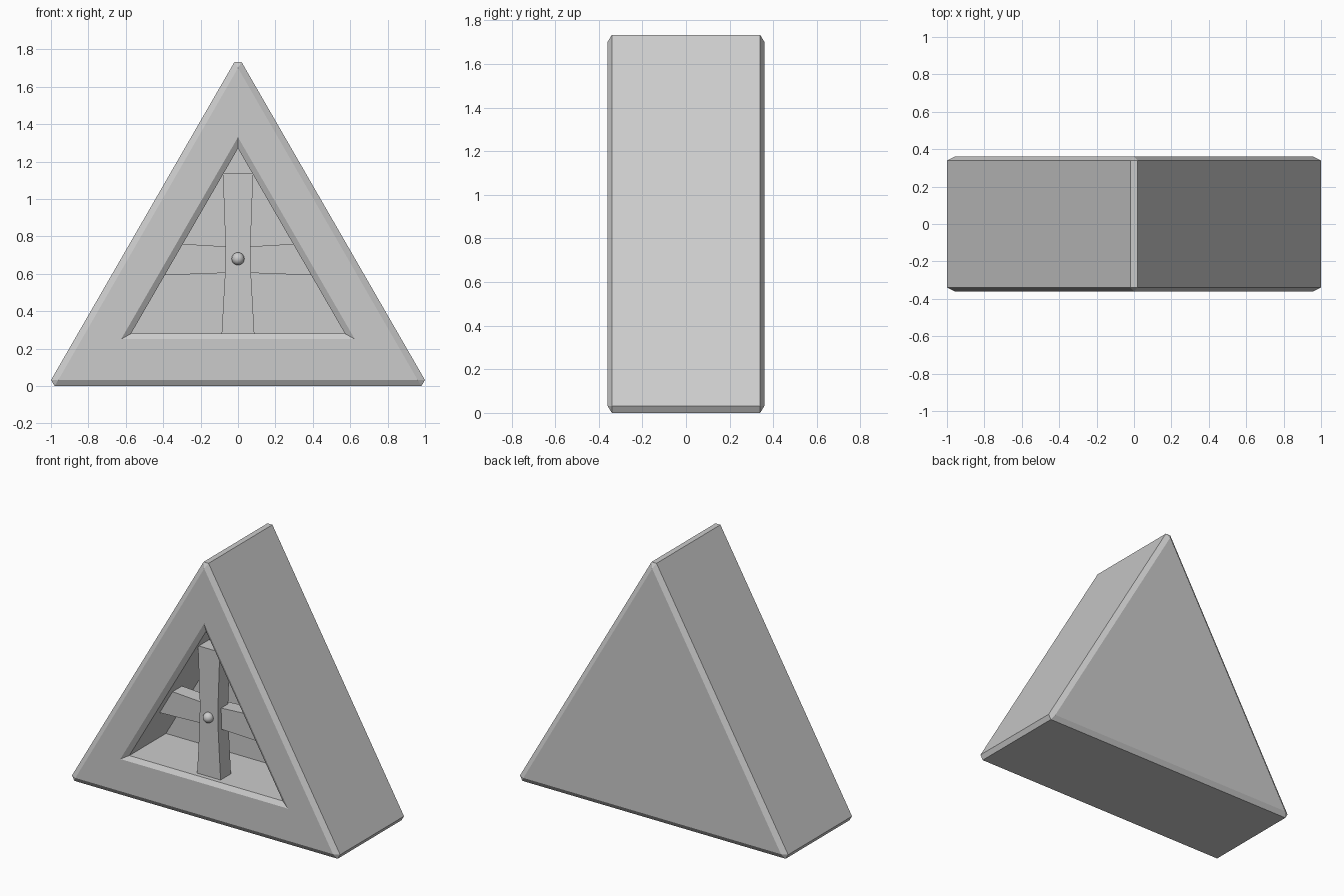
import bpy, bmesh
from mathutils import Vector

if "Cube" in bpy.data.objects:
    bpy.data.objects.remove(bpy.data.objects["Cube"])


def loft(name, rings):
    """Skin a stack of equal-length point rings and cap both ends."""
    bm = bmesh.new()
    rows = [[bm.verts.new(p) for p in ring] for ring in rings]
    n = len(rows[0])
    for a, b in zip(rows, rows[1:]):
        for i in range(n):
            j = (i + 1) % n
            bm.faces.new((a[i], a[j], b[j], b[i]))
    bm.faces.new(rows[0])
    bm.faces.new(rows[-1])
    bmesh.ops.remove_doubles(bm, verts=bm.verts, dist=0.0005)
    bmesh.ops.recalc_face_normals(bm, faces=bm.faces)
    mesh = bpy.data.meshes.new(name)
    bm.to_mesh(mesh)
    bm.free()
    obj = bpy.data.objects.new(name, mesh)
    bpy.context.collection.objects.link(obj)
    return obj


def tri(y, half, base, apex, cut=0.0):
    """Triangle ring with each corner split in two, 'cut' along the edges."""
    pts = [Vector((-half, y, base)), Vector((half, y, base)), Vector((0, y, apex))]
    ring = []
    for i, p in enumerate(pts):
        for q in (pts[i - 1], pts[(i + 1) % 3]):
            ring.append(p + (q - p).normalized() * cut)
    return ring


# Chamfered wedge with a lipped triangular recess in its front
loft("wedge_body", [
    tri(0.36, 0.96, 0.033, 1.70),
    tri(0.34, 1.018, 0, 1.765, 0.037),
    tri(-0.34, 1.018, 0, 1.765, 0.037),
    tri(-0.36, 0.96, 0.033, 1.70),
    tri(-0.36, 0.625, 0.25, 1.33),
    tri(-0.34, 0.572, 0.28, 1.27),
    tri(0.05, 0.572, 0.28, 1.27),
])

# Waisted upright post
loft("upright_post", [
    [(-w, -0.31, z), (w, -0.31, z), (w, -0.20, z), (-w, -0.20, z)]
    for z, w in ((0.27, 0.088), (0.59, 0.07), (0.75, 0.067), (1.14, 0.081))
])

# Cross bars, flaring slightly towards the slanted walls
for side, label in ((-1, "left"), (1, "right")):
    loft("cross_bar_" + label, [
        [(side * xl, -0.275, zl), (side * xh, -0.275, zh),
         (side * xh, -0.175, zh), (side * xl, -0.175, zl)]
        for xl, zl, xh, zh in ((0.05, 0.605, 0.05, 0.745),
                               (0.40, 0.592, 0.305, 0.76))
    ])

# Round stud at the crossing
bpy.ops.mesh.primitive_uv_sphere_add(segments=24, ring_count=12, radius=0.034,
                                     location=(0, -0.315, 0.68))
stud = bpy.context.object
stud.name = "centre_stud"
bpy.ops.object.shade_smooth()
